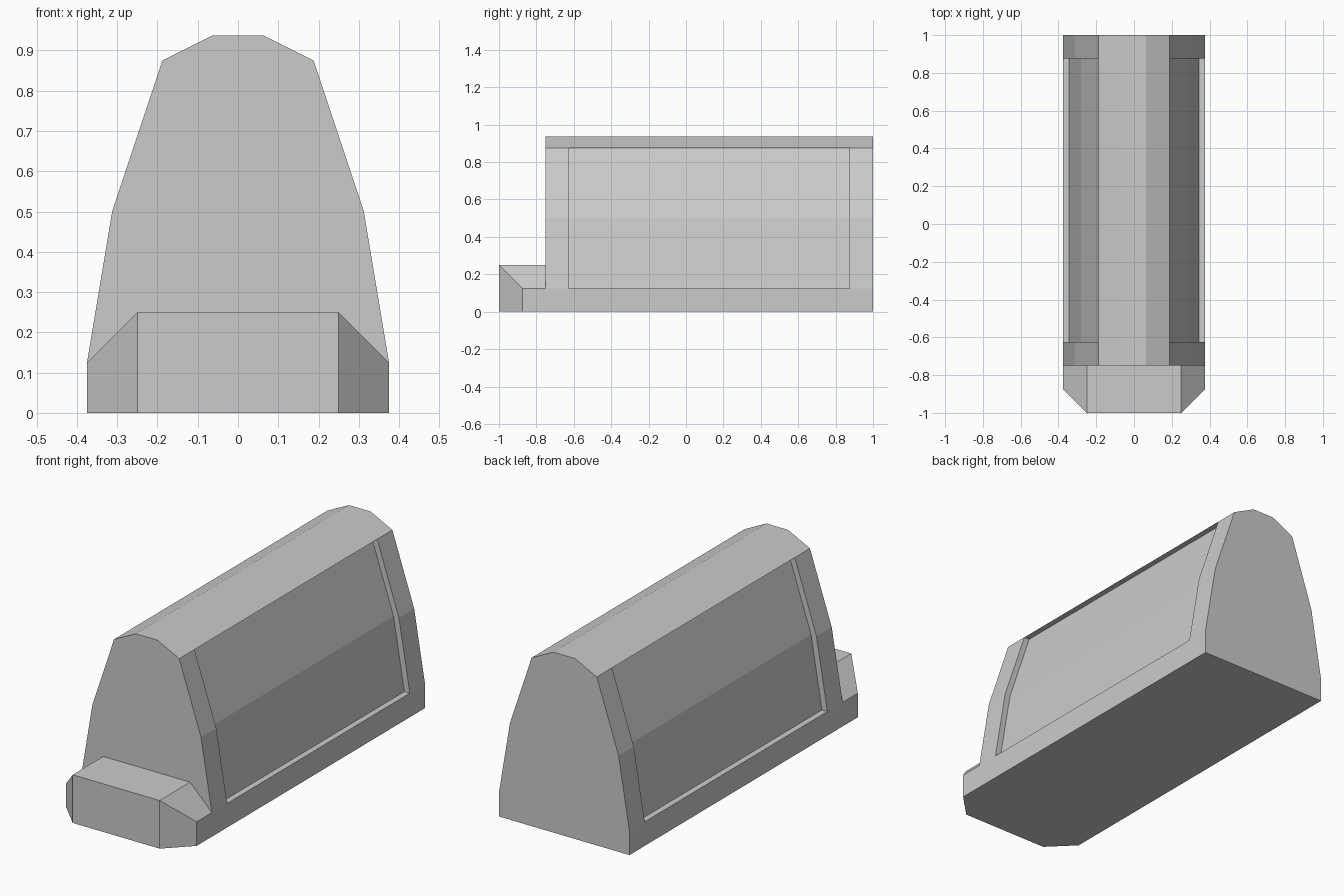
import bpy, bmesh

if "Cube" in bpy.data.objects:
    bpy.data.objects.remove(bpy.data.objects["Cube"])


def finish(bm, name):
    mesh = bpy.data.meshes.new(name)
    bm.to_mesh(mesh)
    bm.free()
    obj = bpy.data.objects.new(name, mesh)
    bpy.context.collection.objects.link(obj)
    return obj


FRONT, BACK = -0.75, 1.0
PANEL_FRONT, PANEL_BACK, PANEL_DEPTH = -0.625, 0.875, 0.03125

# Main body: tapered profile lofted front to back
half = [(0.375, 0), (0.375, 0.125), (0.3125, 0.5), (0.1875, 0.875), (0.0625, 0.9375)]
profile = half + [(-x, z) for x, z in reversed(half)]
n = len(profile)
bm = bmesh.new()
front = [bm.verts.new((x, FRONT, z)) for x, z in profile]
back = [bm.verts.new((x, BACK, z)) for x, z in profile]
for i in range(n):
    j = (i + 1) % n
    bm.faces.new((front[i], front[j], back[j], back[i]))
bm.faces.new(back)

# Front wall, left open where the nose block joins it
notch = [bm.verts.new((x, FRONT, 0.25)) for x in (-0.25, 0.25)]
bm.faces.new(front[1:-1] + notch)
bmesh.ops.recalc_face_normals(bm, faces=bm.faces[:])

# Recessed side panels
for y in (PANEL_FRONT, PANEL_BACK):
    sides = [f for f in bm.faces
             if abs(f.normal.x) > 0.8 and 0 < f.calc_center_median().z < 0.9]
    edges = {e for f in sides for e in f.edges}
    bmesh.ops.bisect_plane(bm, geom=sides + list(edges),
                           plane_co=(0, y, 0), plane_no=(0, 1, 0))
bm.normal_update()
for side in (1, -1):
    panel = []
    for f in bm.faces:
        c = f.calc_center_median()
        ys = [v.co.y for v in f.verts]
        zs = [v.co.z for v in f.verts]
        if (c.x * side > 0.1 and f.normal.x * side > 0.8
                and min(ys) > PANEL_FRONT - 0.01 and max(ys) < PANEL_BACK + 0.01
                and min(zs) > 0.12 and max(zs) < 0.88):
            panel.append(f)
    ext = bmesh.ops.extrude_face_region(bm, geom=panel)["geom"]
    bmesh.ops.translate(bm, vec=(-side * PANEL_DEPTH, 0, 0),
                        verts=[g for g in ext if isinstance(g, bmesh.types.BMVert)])
    old = [f for f in panel if f.is_valid]
    if old:
        bmesh.ops.delete(bm, geom=old, context='FACES')
bmesh.ops.recalc_face_normals(bm, faces=bm.faces[:])
finish(bm, "body")

# Nose block with chamfered corners, open against the body
corner = [(0.375, FRONT, 0), (0.375, FRONT, 0.125), (0.25, FRONT, 0.25),
          (0.375, -0.875, 0), (0.375, -0.875, 0.125), (0.25, -1, 0.25), (0.25, -1, 0)]
bm = bmesh.new()
for s in (1, -1):
    for x, y, z in corner:
        bm.verts.new((s * x, y, z))
bmesh.ops.convex_hull(bm, input=bm.verts[:])
bmesh.ops.dissolve_limit(bm, angle_limit=0.02, verts=bm.verts[:], edges=bm.edges[:])
bmesh.ops.recalc_face_normals(bm, faces=bm.faces[:])
bm.normal_update()
bmesh.ops.delete(bm, geom=[f for f in bm.faces if f.normal.y > 0.9], context='FACES')
finish(bm, "nose_block")
